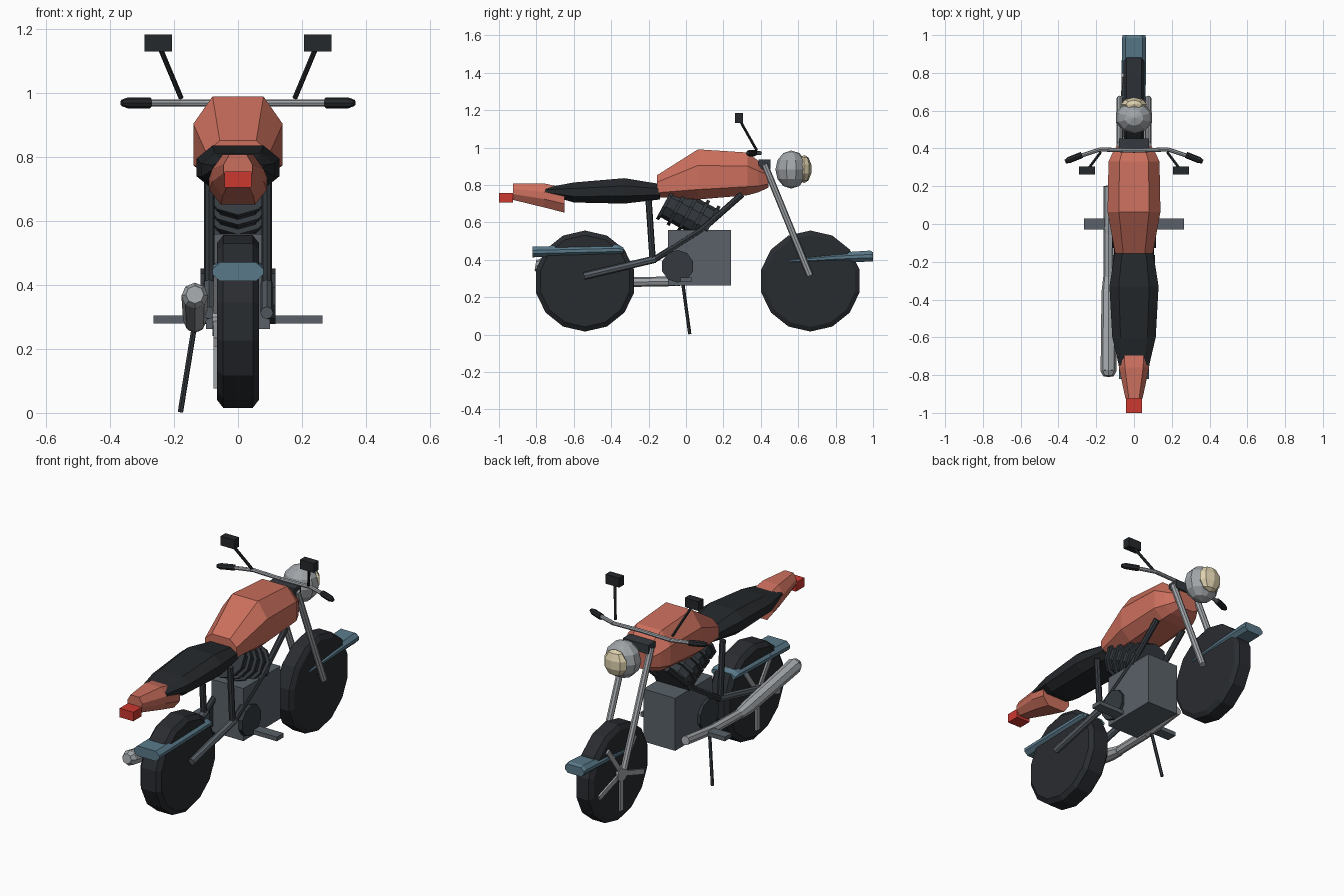
import bpy, bmesh
from math import sin, cos, pi, tau
from mathutils import Vector, Matrix

if "Cube" in bpy.data.objects:
    bpy.data.objects.remove(bpy.data.objects["Cube"])

PALETTE = {
    "paint": (0.60, 0.16, 0.11), "black": (0.018, 0.021, 0.024), "tyre": (0.022, 0.025, 0.03),
    "steel_blue": (0.10, 0.19, 0.25), "chrome": (0.36, 0.38, 0.40), "engine": (0.10, 0.12, 0.14),
    "frame": (0.035, 0.042, 0.05), "red": (0.60, 0.04, 0.03), "cream": (0.72, 0.63, 0.42),
}
MATS = {}
for key, rgb in PALETTE.items():
    MATS[key] = bpy.data.materials.new(key)
    MATS[key].diffuse_color = (*rgb, 1)


def finish(name, bm, mat):
    bmesh.ops.recalc_face_normals(bm, faces=bm.faces)
    me = bpy.data.meshes.new(name)
    bm.to_mesh(me)
    bm.free()
    ob = bpy.data.objects.new(name, me)
    bpy.context.collection.objects.link(ob)
    me.materials.append(MATS[mat])
    return ob


def skin(bm, rings):
    """Bridge equal-length rings of points and cap both ends."""
    vs = [[bm.verts.new(p) for p in r] for r in rings]
    n = len(vs[0])
    for a, b in zip(vs, vs[1:]):
        for i in range(n):
            j = (i + 1) % n
            bm.faces.new((a[i], a[j], b[j], b[i]))
    bm.faces.new(vs[0])
    bm.faces.new(vs[-1])


def loft(name, mat, stations, up=0.32, low=0.2, flat=0.57):
    """Chamfered eight-sided body along y; station = (y, z_low, z_high, half_width)."""
    rings = []
    for y, a, b, w in stations:
        h = b - a
        right = [(w * flat, a), (w, a + low * h), (w, b - up * h), (w * flat, b)]
        ring = right + [(-x, z) for x, z in reversed(right)]
        rings.append([(x, y, z) for x, z in ring])
    bm = bmesh.new()
    skin(bm, rings)
    return finish(name, bm, mat)


def rod(bm, p, q, r1, r2=None, n=8):
    p, q = Vector(p), Vector(q)
    d = q - p
    m = Matrix.Translation((p + q) / 2) @ d.to_track_quat('Z', 'Y').to_matrix().to_4x4()
    bmesh.ops.create_cone(bm, cap_ends=True, segments=n, radius1=r1,
                          radius2=r1 if r2 is None else r2, depth=d.length, matrix=m)


def tube(name, mat, pts, r, n=8):
    bm = bmesh.new()
    for a, b in zip(pts, pts[1:]):
        rod(bm, a, b, r, n=n)
    return finish(name, bm, mat)


def box(name, mat, x, y, z):
    bm = bmesh.new()
    c = [(a + b) / 2 for a, b in (x, y, z)]
    s = [b - a for a, b in (x, y, z)]
    bmesh.ops.create_cube(bm, size=1, matrix=Matrix.Translation(c) @ Matrix.Diagonal((*s, 1)))
    return finish(name, bm, mat)


def ball(name, mat, c, s, seg=10, rings=6):
    bm = bmesh.new()
    bmesh.ops.create_uvsphere(bm, u_segments=seg, v_segments=rings, radius=1,
                              matrix=Matrix.Translation(c) @ Matrix.Diagonal((*s, 1)))
    return finish(name, bm, mat)


# Wheels: solid bevelled tyre with five spokes and a hub on the left face
def wheel(name, y, w):
    z, R = 0.286, 0.27
    bm = bmesh.new()
    prof = [(-w, R - 0.025), (-w * 0.7, R), (w * 0.7, R), (w, R - 0.025)]
    skin(bm, [[(x, y + r * sin(tau * i / 14), z + r * cos(tau * i / 14)) for i in range(14)]
              for x, r in prof])
    finish(name + "_tyre", bm, "tyre")
    bm = bmesh.new()
    rod(bm, (-w - 0.014, y, z), (-w + 0.01, y, z), 0.045, n=10)
    for k in range(5):
        a = tau * k / 5 + pi
        mid = Vector((-w, y + 0.11 * sin(a), z + 0.11 * cos(a)))
        m = Matrix.Translation(mid) @ Matrix.Rotation(-a, 4, 'X') @ Matrix.Diagonal((0.02, 0.028, 0.2, 1))
        bmesh.ops.create_cube(bm, size=1, matrix=m)
    finish(name + "_spokes", bm, "chrome")


wheel("front_wheel", 0.665, 0.055)
wheel("rear_wheel", -0.54, 0.066)

# Fenders
loft("front_fender", "steel_blue", [(0.555, 0.38, 0.405, 0.06), (0.8, 0.385, 0.437, 0.063),
                                    (0.985, 0.39, 0.449, 0.063), (1.0, 0.39, 0.44, 0.06)], 0.35, 0.35, 0.7)
loft("rear_fender", "steel_blue", [(-0.82, 0.413, 0.47, 0.08), (-0.36, 0.425, 0.48, 0.08),
                                   (-0.335, 0.43, 0.465, 0.075)], 0.35, 0.35, 0.72)

# Bodywork
loft("fuel_tank", "paint", [(-0.155, 0.735, 0.852, 0.10), (0.064, 0.722, 0.99, 0.14),
                            (0.33, 0.745, 0.973, 0.135), (0.385, 0.76, 0.93, 0.11),
                            (0.44, 0.785, 0.885, 0.075)])
loft("seat", "black", [(-0.75, 0.75, 0.785, 0.08), (-0.6, 0.706, 0.813, 0.115),
                       (-0.33, 0.70, 0.836, 0.13), (-0.14, 0.722, 0.805, 0.10)], 0.3, 0.3, 0.62)
loft("tail", "paint", [(-0.925, 0.72, 0.808, 0.045), (-0.76, 0.68, 0.808, 0.08),
                       (-0.65, 0.652, 0.785, 0.09)], 0.35, 0.35, 0.6)
box("tail_light", "red", (-0.043, 0.043), (-1.0, -0.925), (0.705, 0.756))

# Headlight
ball("headlight_shell", "chrome", (0, 0.563, 0.882), (0.1, 0.085, 0.102))
ball("headlight_lens", "cream", (0, 0.632, 0.885), (0.072, 0.04, 0.075), 8, 5)

# Steering
box("fork_clamp", "frame", (-0.08, 0.08), (0.388, 0.452), (0.885, 0.935))
bar = [(-0.30, 0.355, 0.97), (-0.18, 0.395, 0.97), (0, 0.388, 0.97), (0.18, 0.395, 0.97), (0.30, 0.355, 0.97)]
tube("handlebar", "chrome", bar, 0.011)

# Engine
box("engine_block", "engine", (-0.1, 0.1), (-0.095, 0.24), (0.262, 0.56))
bm = bmesh.new()
base, top = Vector((0, 0.125, 0.59)), Vector((0, -0.10, 0.712))
axis = (top - base).normalized()
rod(bm, base, top, 0.092, n=10)
for k in range(5):
    c = base.lerp(top, k / 4)
    rod(bm, c - axis * 0.009, c + axis * 0.009, 0.11, n=10)
finish("finned_cylinder", bm, "frame")

# Paired parts
for s, side in ((-1, "left"), (1, "right")):
    tube(side + "_fork", "chrome", [(s * 0.075, 0.42, 0.91), (s * 0.075, 0.663, 0.315)], 0.018)
    bm = bmesh.new()
    rod(bm, (s * 0.275, 0.366, 0.97), (s * 0.345, 0.338, 0.97), 0.017)
    rod(bm, (s * 0.345, 0.338, 0.97), (s * 0.364, 0.33, 0.97), 0.017, 0.01)
    finish(side + "_grip", bm, "black")
    tube(side + "_mirror_stalk", "black", [(s * 0.178, 0.378, 0.985), (s * 0.245, 0.288, 1.145)], 0.008, 6)
    box(side + "_mirror", "black", sorted((s * 0.206, s * 0.292)), (0.262, 0.305), (1.131, 1.184))
    x = s * 0.09
    tube(side + "_seat_post", "frame", [(x, -0.2, 0.72), (x, -0.178, 0.395)], 0.017)
    tube(side + "_down_tube", "frame", [(x, 0.3, 0.75), (x, 0.09, 0.565), (x, -0.178, 0.395)], 0.017)
    bm = bmesh.new()
    rod(bm, (x, -0.545, 0.313), (x, -0.165, 0.403), 0.02)
    finish(side + "_swingarm", bm, "engine")
    bm = bmesh.new()
    rod(bm, (s * 0.09, -0.045, 0.365), (s * 0.117, -0.045, 0.365), 0.087, n=10)
    finish(side + "_engine_cover", bm, "frame")
    box(side + "_foot_peg", "engine", sorted((s * 0.09, s * 0.265)), (-0.03, 0.03), (0.28, 0.304))

# Exhaust on the left: header pipe and tapered silencer
tube("exhaust_pipe", "chrome", [(-0.135, 0.2, 0.315), (-0.135, -0.05, 0.285), (-0.135, -0.32, 0.28)], 0.026)
bm = bmesh.new()
rod(bm, (-0.135, -0.28, 0.278), (-0.135, -0.36, 0.29), 0.028, 0.037)
rod(bm, (-0.135, -0.36, 0.29), (-0.135, -0.78, 0.366), 0.037, 0.042)
rod(bm, (-0.135, -0.78, 0.366), (-0.135, -0.805, 0.37), 0.042, 0.028)
finish("silencer", bm, "chrome")

# Side stand
tube("side_stand", "frame", [(-0.135, -0.018, 0.28), (-0.18, 0.02, 0.003)], 0.009, 6)

for m in bpy.data.materials:
    if m.users and not m.is_grease_pencil:
        m.use_nodes = True
        m.node_tree.nodes["Principled BSDF"].inputs["Base Color"].default_value = m.diffuse_color
